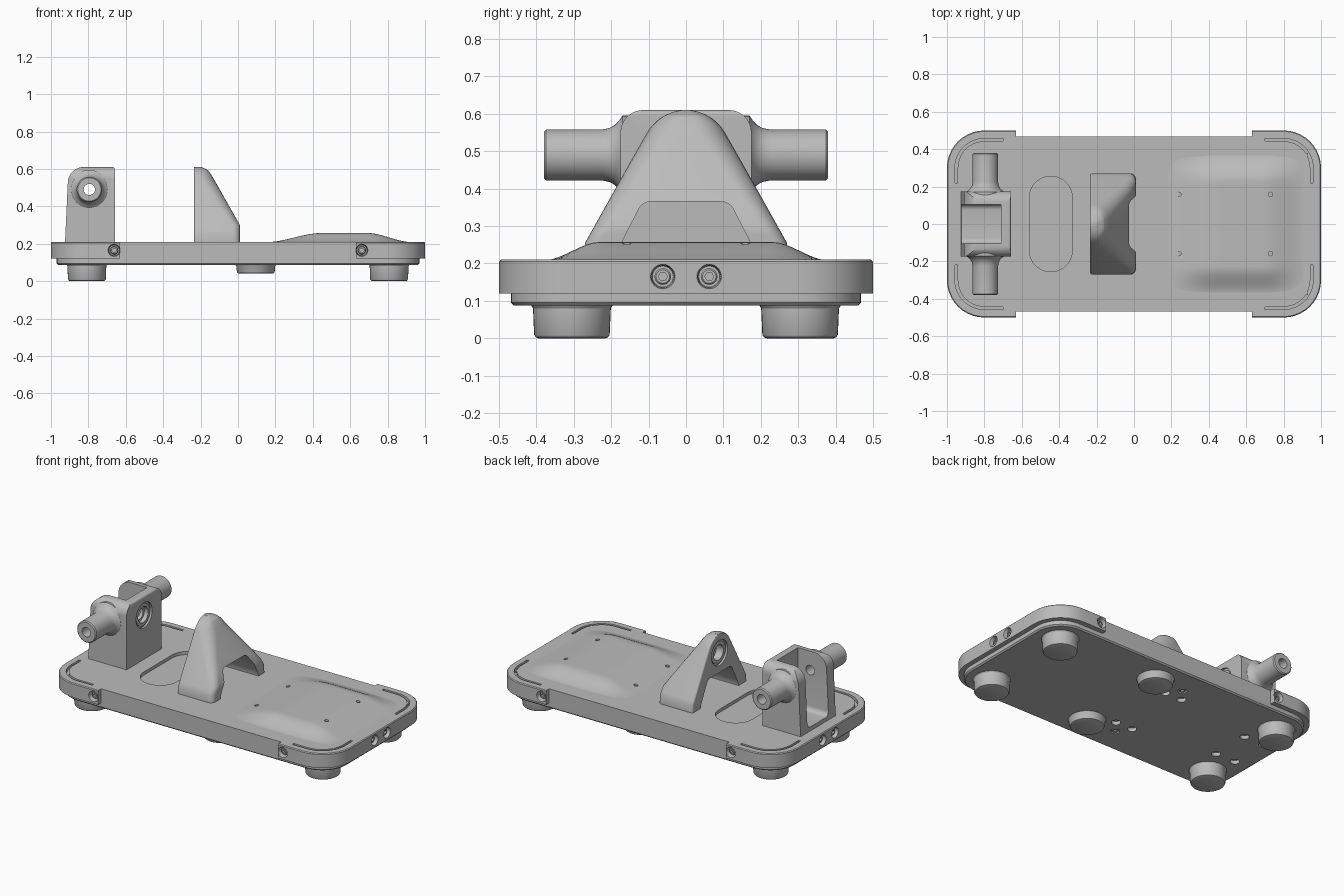
import bpy, bmesh
from math import sin, cos, pi, radians

if "Cube" in bpy.data.objects:
    bpy.data.objects.remove(bpy.data.objects["Cube"])

grey = bpy.data.materials.new("mid grey")
grey.use_nodes = True
COLOUR = (0.5, 0.5, 0.5, 1)
grey.diffuse_color = COLOUR
grey.node_tree.nodes["Principled BSDF"].inputs["Base Color"].default_value = COLOUR


# ---- helpers ----
def place(a, b, t, axis):
    return {"x": (t, a, b), "y": (a, t, b), "z": (a, b, t)}[axis]


def loft(name, rings):
    """Closed skin over equal-length rings of 3D points."""
    bm = bmesh.new()
    loops = [[bm.verts.new(p) for p in ring] for ring in rings]
    n = len(loops[0])
    for low, high in zip(loops, loops[1:]):
        for i in range(n):
            j = (i + 1) % n
            bm.faces.new((low[i], low[j], high[j], high[i]))
    bm.faces.new(loops[0][::-1])
    bm.faces.new(loops[-1])
    bmesh.ops.recalc_face_normals(bm, faces=bm.faces)
    mesh = bpy.data.meshes.new(name)
    bm.to_mesh(mesh)
    bm.free()
    mesh.materials.append(grey)
    obj = bpy.data.objects.new(name, mesh)
    bpy.context.collection.objects.link(obj)
    return obj


def prism(name, pts, axis, lo, hi):
    return loft(name, [[place(a, b, t, axis) for a, b in pts] for t in (lo, hi)])


def arc(cx, cy, r, start, end, steps=10):
    angles = [radians(start + (end - start) * i / steps) for i in range(steps + 1)]
    return [(cx + r * cos(a), cy + r * sin(a)) for a in angles]


def round_rect(x0, x1, y0, y1, r_left, r_right=None, steps=10):
    q = r_left if r_right is None else r_right
    return (arc(x1 - q, y1 - q, q, 0, 90, steps) + arc(x0 + r_left, y1 - r_left, r_left, 90, 180, steps)
            + arc(x0 + r_left, y0 + r_left, r_left, 180, 270, steps) + arc(x1 - q, y0 + q, q, 270, 360, steps))


def turned(name, a, b, axis, profile, sides=32):
    """Turned solid: profile is a list of (position along axis, radius)."""
    return loft(name, [[place(*p, t, axis) for p in arc(a, b, r, 0, 360, sides)[:-1]] for t, r in profile])


def rod(a, b, axis, lo, hi, r, sides=32):
    return turned("cutter", a, b, axis, [(lo, r), (hi, r)], sides)


def box(x0, x1, y0, y1, z0, z1):
    return prism("cutter", [(x0, y0), (x1, y0), (x1, y1), (x0, y1)], "z", z0, z1)


def combine(obj, operation, *others):
    for other in others:
        mod = obj.modifiers.new("combine", "BOOLEAN")
        mod.operation, mod.solver, mod.object = operation, "EXACT", other
        bpy.context.view_layer.objects.active = obj
        bpy.ops.object.modifier_apply(modifier=mod.name)
        bpy.data.objects.remove(other)


def cut(obj, *cutters):
    combine(obj, "DIFFERENCE", *cutters)


def lerp(table, t):
    for (t0, v0), (t1, v1) in zip(table, table[1:]):
        if t <= t1:
            return v0 + (v1 - v0) * (t - t0) / (t1 - t0)
    return table[-1][1]


SIGNS = (-1, 1)
CORNERS = [(i, j) for i in SIGNS for j in SIGNS]

# ---- base plate with corner guards ----
plate = loft("base_plate", [
    [(x, y, z) for x, y in round_rect(-1 + d, 1 - d, -0.5 + d, 0.5 - d, 0.2 - d)]
    for z, d in ((0.12, 0), (0.205, 0), (0.21, 0.005))])
for s in SIGNS:
    cut(plate, box(-0.63, 0.63, *sorted((s * 0.468, s * 0.6)), 0, 0.4))
for i, j in CORNERS:
    # Grooves that trace the corners
    band = ([(0.9575, 0.22)] + arc(0.8, 0.3, 0.1575, 0, 90) + [(0.7, 0.4575), (0.7, 0.4425)]
            + arc(0.8, 0.3, 0.1425, 90, 0) + [(0.9425, 0.22)])
    cut(plate, prism("cutter", [(i * x, j * y) for x, y in band], "z", 0.19, 0.3))
# Shallow oval tray
cut(plate, prism("cutter", round_rect(-0.56, -0.33, -0.255, 0.255, 0.114), "z", 0.19, 0.3))

# ---- screws in the rim ----
SCREW_Z = 0.165


def rim_screw(name, along, axis, end):
    s = 1 if end > 0 else -1
    a, b = along, SCREW_Z
    cut(plate, turned("cutter", a, b, axis, [(end - s * 0.04, 0.028), (end - s * 0.01, 0.03), (end + s * 0.02, 0.038)]))
    head = turned(name, a, b, axis, [(end - s * 0.045, 0.022), (end - s * 0.02, 0.022), (end - s * 0.015, 0.018)], 24)
    cut(head, rod(a, b, axis, end - s * 0.03, end + s * 0.02, 0.012, 6))


for i, j in CORNERS:
    rim_screw("side_screw", i * 0.662, "y", j * 0.5)
    rim_screw("end_screw", j * 0.062, "x", i * 1.0)

# ---- lower slab ----
slab = loft("lower_slab", [
    [(x, y, z) for x, y in round_rect(-0.97 + d, 0.97 - d, -0.468 + d, 0.468 - d, 0.17 - d)]
    for z, d in ((0.087, 0.008), (0.095, 0), (0.125, 0))])
for s in SIGNS:
    for x, y in ((-0.72, 0.127), (-0.86, 0.127), (-0.05, 0.22), (-0.17, 0.22), (-0.11, 0.30)):
        cut(slab, rod(x, s * y, "z", 0.05, 0.11, 0.027, 24))
    insert = turned("underside_insert", -0.11, s * 0.30, "z", [(0.09, 0.02), (0.115, 0.02)], 24)
    cut(insert, rod(-0.11, s * 0.30, "z", 0.05, 0.105, 0.01, 12))

# ---- feet ----
for s in SIGNS:
    for name, x, bottom in (("rear_foot", -0.808, 0), ("middle_foot", 0.095, 0.04), ("front_foot", 0.808, 0)):
        turned(name, x, s * 0.305, "z", [(bottom, 0.09), (bottom + 0.003, 0.097), (bottom + 0.01, 0.101),
                                         (0.08, 0.104), (0.092, 0.112)], 40)


# ---- domed pad ----
def smooth(t):
    t = max(0, min(1, t))
    return t * t * (3 - 2 * t)


rings = []
for k in range(41):
    x = 0.15 + 0.78 * k / 40
    rise = smooth((x - 0.15) / 0.3) * smooth((0.93 - x) / 0.24)
    top = []
    for m in range(41):
        y = -0.38 + 0.76 * m / 40
        top.append((x, y, 0.2085 + 0.049 * rise * smooth((0.38 - abs(y)) / 0.15)))
    rings.append([(x, -0.38, 0.2)] + top + [(x, 0.38, 0.2)])
pad = loft("domed_pad", rings)
for x in (0.24, 0.73):
    for s in SIGNS:
        cut(pad, rod(x, s * 0.158, "z", 0.205, 0.3, 0.012, 16))

# ---- arched bracket ----
HUB_Z = 0.49
front_edge = [(0.2, 0.01), (0.30, 0.01), (0.565, -0.14), (0.595, -0.162), (0.61, -0.195)]
levels = [(z, 0.27 - 0.56 * max(0, z - 0.255)) for z in (0.205, 0.255, 0.28, 0.30, 0.36, 0.42, 0.48)]
levels += [(z, max(y, 0.012)) for y, z in arc(0, HUB_Z, 0.12, 29, 90, 12)]
rings = []
for z, half in levels:
    front = lerp(front_edge, z)
    soft = min(0.03 + 0.12 * (z - 0.2), half * 0.7, (front + 0.235) * 0.7)
    rings.append([(x, y, z) for x, y in round_rect(-0.235, front, -half, half, min(0.012, half * 0.3), soft, 6)])
bracket = loft("arched_bracket", rings)
arch = [(-0.19, 0.15), (-0.19, 0.22), (-0.165, 0.27)] + arc(-0.095, 0.33, 0.035, 150, 90, 5)
arch += [(-y, z) for y, z in reversed(arch)]
cut(bracket, prism("cutter", arch, "x", -0.4, 0.2),
    rod(0, HUB_Z, "x", -0.3, -0.222, 0.08), rod(0, HUB_Z, "x", -0.3, -0.175, 0.055))
ring = turned("bracket_bearing", 0, HUB_Z, "x", [(-0.228, 0.07), (-0.18, 0.07)])
cut(ring, rod(0, HUB_Z, "x", -0.3, 0, 0.048))

# ---- yoke with cross shaft ----
AXLE_X = -0.795
side = [(-0.925, 0.205), (-0.657, 0.205)] + arc(-0.672, 0.595, 0.015, 0, 90, 4) + arc(-0.825, 0.525, 0.085, 90, 180)
yoke = prism("yoke", side, "y", -0.3, 0.3)
across = [(-0.175, 0.1), (0.175, 0.1)] + arc(0.115, 0.55, 0.06, 0, 90) + arc(-0.115, 0.55, 0.06, 90, 180)
combine(yoke, "INTERSECT", prism("cutter", across, "x", -1.2, -0.4))
half_shaft = [(0.0, 0.105), (0.17, 0.105), (0.178, 0.093), (0.19, 0.08), (0.205, 0.072), (0.225, 0.068),
              (0.374, 0.068), (0.38, 0.062)]
profile = [(-t, r) for t, r in reversed(half_shaft[1:])] + half_shaft[1:]
combine(yoke, "UNION", turned("cutter", AXLE_X, HUB_Z, "y", profile, 40))
slot = prism("cutter", round_rect(-0.105, 0.105, 0.235, 1.2, 0.03, steps=5), "x", -1.2, -0.71)
cut(yoke, slot, rod(AXLE_X, HUB_Z, "y", -0.6, 0.6, 0.03),
    rod(0, HUB_Z, "x", -0.67, -0.5, 0.08), rod(0, HUB_Z, "x", -0.69, -0.5, 0.062),
    rod(0, HUB_Z, "x", -0.8, -0.5, 0.036))
ring = turned("yoke_bearing", 0, HUB_Z, "x", [(-0.695, 0.07), (-0.664, 0.07)])
cut(ring, rod(0, HUB_Z, "x", -0.8, -0.5, 0.05))

# ---- shading ----
bpy.ops.object.select_all(action="DESELECT")
for obj in bpy.context.scene.objects:
    if obj.type == "MESH":
        obj.select_set(True)
        bpy.context.view_layer.objects.active = obj
bpy.ops.object.shade_smooth_by_angle(angle=radians(30))
